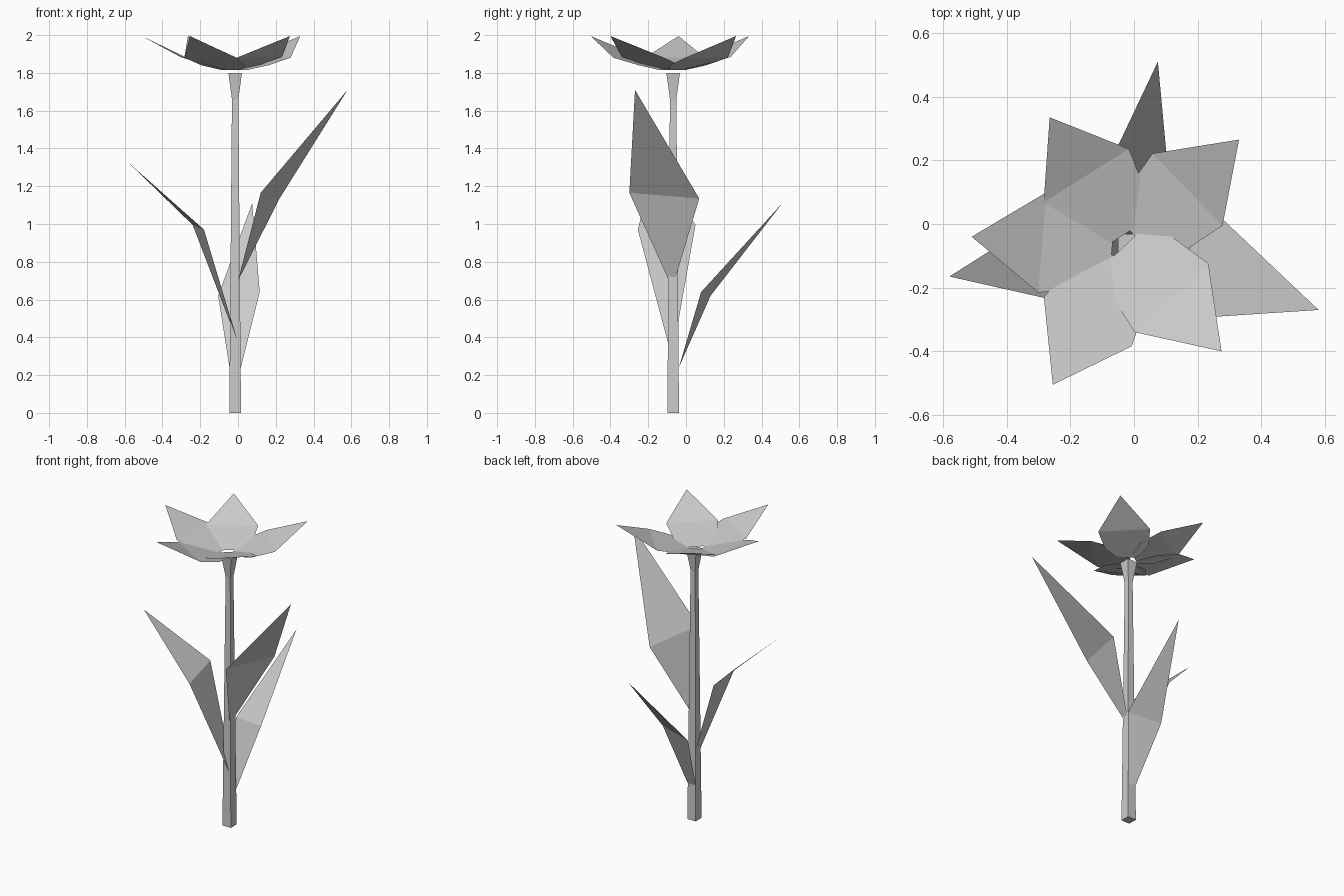
import bpy
import math
from mathutils import Vector

old = bpy.data.objects.get("Cube")
if old:
    bpy.data.objects.remove(old)

# One pale grey for the whole plant
grey = bpy.data.materials.new("pale grey")
grey.use_nodes = True
grey.diffuse_color = (0.6, 0.6, 0.6, 1)
grey.node_tree.nodes["Principled BSDF"].inputs["Base Color"].default_value = grey.diffuse_color


def add_part(name, verts, faces):
    mesh = bpy.data.meshes.new(name)
    mesh.from_pydata(verts, [], faces)
    mesh.materials.append(grey)
    obj = bpy.data.objects.new(name, mesh)
    bpy.context.collection.objects.link(obj)
    return obj


# Square stem: half width at each height, flaring out below the flower
STEM_X, STEM_Y = -0.015, -0.068
rings = [(0, 0.031), (1.66, 0.017), (1.8, 0.036)]
verts = [(STEM_X + h * sx, STEM_Y + h * sy, z)
         for z, h in rings for sx, sy in ((-1, -1), (1, -1), (1, 1), (-1, 1))]
faces = [(3, 2, 1, 0), (8, 9, 10, 11)]
for r in (0, 4):
    for i in range(4):
        j = (i + 1) % 4
        faces.append((r + i, r + j, r + 4 + j, r + 4 + i))
add_part("stem", verts, faces)


# Leaves: a folded kite with a narrow base, two shoulders and a tip
def leaf(name, base_a, base_b, side_b, side_a, tip):
    add_part(name, [base_a, base_b, side_b, side_a, tip],
             [(0, 1, 2, 3), (3, 2, 4)])


leaf("left_leaf", (0, -0.09, 0.7), (0, -0.06, 0.7),
     (0.22, 0.07, 1.135), (0.12, -0.3, 1.165), (0.58, -0.27, 1.71))
leaf("right_leaf", (-0.035, -0.045, 0.46), (0, -0.095, 0.37),
     (-0.18, -0.255, 0.97), (-0.24, 0.05, 0.995), (-0.58, -0.165, 1.325))
leaf("back_leaf", (0.015, -0.038, 0.24), (-0.045, -0.038, 0.24),
     (-0.105, 0.13, 0.62), (0.115, 0.08, 0.64), (0.075, 0.51, 1.11))


# Petals: tapered lower blade, folded up into a pointed tip
def petal(name, fold, tip, drop):
    fold, tip = Vector(fold), Vector(tip)
    out = (tip - fold).normalized()
    side = Vector((-out.y, out.x))
    outline = [(-0.22, 0.06, 1.82), (-0.14, 0.132, 1.844), (0, 0.158, 1.884)]
    right = [(*(fold + out * a - side * w), z - drop) for a, w, z in outline]
    left = [(*(fold + out * a + side * w), z - drop) for a, w, z in outline]
    add_part(name, right + left[::-1] + [(*tip, 1.995)],
             [(0, 1, 2, 3, 4, 5), (3, 2, 6)])


petal("petal_back_left", (0.168, 0.108), (0.33, 0.265), 0.004)
petal("petal_back_right", (-0.15, 0.152), (-0.265, 0.335), 0)
petal("petal_right", (-0.288, -0.058), (-0.51, -0.04), 0.002)
petal("petal_front_right", (-0.145, -0.307), (-0.255, -0.505), 0.004)
petal("petal_front_left", (0.118, -0.232), (0.275, -0.4), 0)
